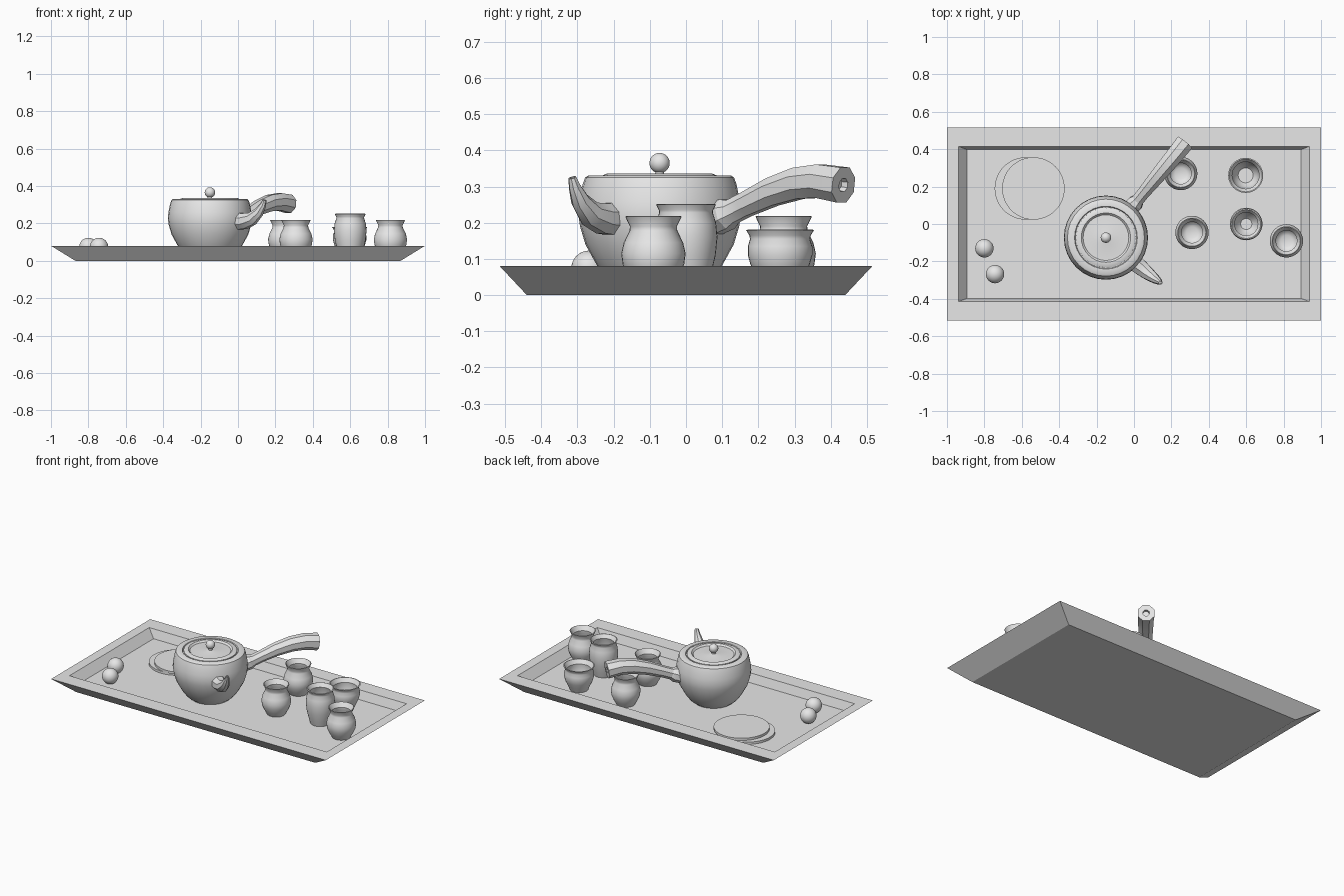
import bpy
import bmesh
from math import cos, sin, pi, radians
from mathutils import Vector

cube = bpy.data.objects.get("Cube")
if cube:
    bpy.data.objects.remove(cube, do_unlink=True)

# Single clay colour
GREY = (0.8, 0.8, 0.8, 1.0)
clay = bpy.data.materials.new("plain_grey")
clay.use_nodes = True
clay.diffuse_color = GREY
clay.node_tree.nodes["Principled BSDF"].inputs["Base Color"].default_value = GREY

FLOOR = 0.025


def finish(name, bm, angle=35):
    """Turn a bmesh into a shaded object."""
    bmesh.ops.recalc_face_normals(bm, faces=bm.faces)
    mesh = bpy.data.meshes.new(name)
    bm.to_mesh(mesh)
    bm.free()
    mesh.materials.append(clay)
    obj = bpy.data.objects.new(name, mesh)
    bpy.context.collection.objects.link(obj)
    bpy.ops.object.select_all(action="DESELECT")
    obj.select_set(True)
    bpy.context.view_layer.objects.active = obj
    bpy.ops.object.shade_smooth_by_angle(angle=radians(angle))
    return obj


def loft(bm, rings):
    """Skin a series of closed rings and cap both ends; returns the last cap."""
    loops = [[bm.verts.new(p) for p in ring] for ring in rings]
    n = len(loops[0])
    for a, b in zip(loops, loops[1:]):
        for i in range(n):
            j = (i + 1) % n
            bm.faces.new((a[i], a[j], b[j], b[i]))
    bm.faces.new(loops[0][::-1])
    return bm.faces.new(loops[-1])


def lathe(name, profile, x, y, segs=32):
    """Revolve (radius, height) points about a vertical axis."""
    bm = bmesh.new()
    loft(bm, [[(x + r * cos(2 * pi * i / segs), y + r * sin(2 * pi * i / segs), z)
               for i in range(segs)] for r, z in profile])
    return finish(name, bm)


def tube(name, path, sides, hole):
    """Tapered faceted tube along (x, y, z, radius) points, with a bored end."""
    pts = [Vector(p[:3]) for p in path]
    rings = []
    for k, p in enumerate(pts):
        t = (pts[min(k + 1, len(pts) - 1)] - pts[max(k - 1, 0)]).normalized()
        side = t.cross(Vector((0, 0, 1))).normalized()
        up = side.cross(t)
        r = path[k][3]
        rings.append([p + r * (side * cos(2 * pi * (i + 0.5) / sides)
                               + up * sin(2 * pi * (i + 0.5) / sides))
                      for i in range(sides)])
    bm = bmesh.new()
    cap = loft(bm, rings)
    bmesh.ops.recalc_face_normals(bm, faces=bm.faces)
    bmesh.ops.inset_individual(bm, faces=[cap], thickness=path[-1][3] - hole)
    bmesh.ops.inset_individual(bm, faces=[cap], thickness=hole * 0.1, depth=-hole)
    return finish(name, bm, 25)


def ball(name, x, y, z, r):
    bm = bmesh.new()
    bmesh.ops.create_uvsphere(bm, u_segments=32, v_segments=16, radius=r)
    bmesh.ops.translate(bm, verts=bm.verts, vec=(x, y, z))
    return finish(name, bm)


# Tray: flared outside, flat rim, sloping inner wall and floor
tray = bmesh.new()
loft(tray, [[(sx * x, sy * y, z) for sx, sy in ((-1, -1), (1, -1), (1, 1), (-1, 1))]
            for x, y, z in ((0.87, 0.44, 0), (1, 0.515, 0.08),
                            (0.937, 0.415, 0.08), (0.893, 0.397, FLOOR))])
finish("tray", tray, 10)

# Teapot body and lid
PX, PY = -0.15, -0.073
lathe("teapot_body", [(0.12, FLOOR), (0.145, 0.045), (0.172, 0.08), (0.205, 0.14),
                      (0.22, 0.19), (0.225, 0.225), (0.222, 0.26), (0.213, 0.305),
                      (0.206, 0.325), (0.198, 0.33), (0.168, 0.33), (0.164, 0.322),
                      (0.01, 0.318)], PX, PY)
lathe("teapot_lid", [(0.16, 0.315), (0.16, 0.33), (0.145, 0.336), (0.132, 0.336),
                     (0.122, 0.326), (0.03, 0.328), (0.013, 0.332), (0.011, 0.345)],
      PX, PY)
ball("lid_knob", PX, PY, 0.365, 0.028)

# Side handle with collar, and spout
tube("teapot_handle", [(-0.03, 0.075, 0.207, 0.046), (0.008, 0.113, 0.224, 0.046),
                       (0.02, 0.128, 0.231, 0.036), (0.05, 0.165, 0.25, 0.036),
                       (0.11, 0.238, 0.285, 0.042), (0.17, 0.31, 0.309, 0.047),
                       (0.22, 0.37, 0.315, 0.05), (0.272, 0.435, 0.304, 0.053)],
     8, 0.02)
tube("teapot_spout", [(-0.02, -0.19, 0.21, 0.05), (0.035, -0.232, 0.212, 0.045),
                      (0.075, -0.265, 0.225, 0.037), (0.112, -0.292, 0.26, 0.027),
                      (0.135, -0.308, 0.3, 0.017), (0.142, -0.314, 0.325, 0.011)],
     8, 0.007)

# Cups: waisted, barrel and bowl shapes, each with a hollow inside
waisted = [(0.055, FLOOR), (0.072, 0.055), (0.085, 0.085), (0.089, 0.115), (0.082, 0.145),
           (0.066, 0.178), (0.065, 0.19), (0.078, 0.217), (0.074, 0.219), (0.056, 0.19),
           (0.058, 0.17), (0.074, 0.13), (0.074, 0.09), (0.05, 0.05), (0.03, 0.04)]
barrel = [(0.06, FLOOR), (0.07, 0.06), (0.082, 0.11), (0.087, 0.16), (0.083, 0.2),
          (0.074, 0.228), (0.075, 0.235), (0.083, 0.25), (0.077, 0.252), (0.062, 0.228),
          (0.073, 0.19), (0.075, 0.15), (0.062, 0.08), (0.03, 0.045)]
bowl = [(0.055, FLOOR), (0.068, 0.055), (0.082, 0.085), (0.089, 0.11), (0.089, 0.135),
        (0.083, 0.155), (0.085, 0.165), (0.094, 0.18), (0.088, 0.181), (0.072, 0.155),
        (0.075, 0.12), (0.06, 0.07), (0.04, 0.045)]
for name, shape, x, y in (("back_waisted_cup", waisted, 0.25, 0.27),
                          ("middle_waisted_cup", waisted, 0.31, -0.045),
                          ("end_waisted_cup", waisted, 0.815, -0.09),
                          ("barrel_cup", barrel, 0.6, 0.0),
                          ("bowl_cup", bowl, 0.597, 0.26)):
    lathe(name, shape, x, y)

# Two stacked round coasters
for name, x, z in (("lower_coaster", -0.578, FLOOR), ("upper_coaster", -0.538, FLOOR + 0.015)):
    lathe(name, [(0.167, z), (0.167, z + 0.015)], x, 0.19, 48)

# Two loose balls
ball("left_ball", -0.8, -0.13, FLOOR + 0.049, 0.049)
ball("front_ball", -0.743, -0.268, FLOOR + 0.049, 0.049)
